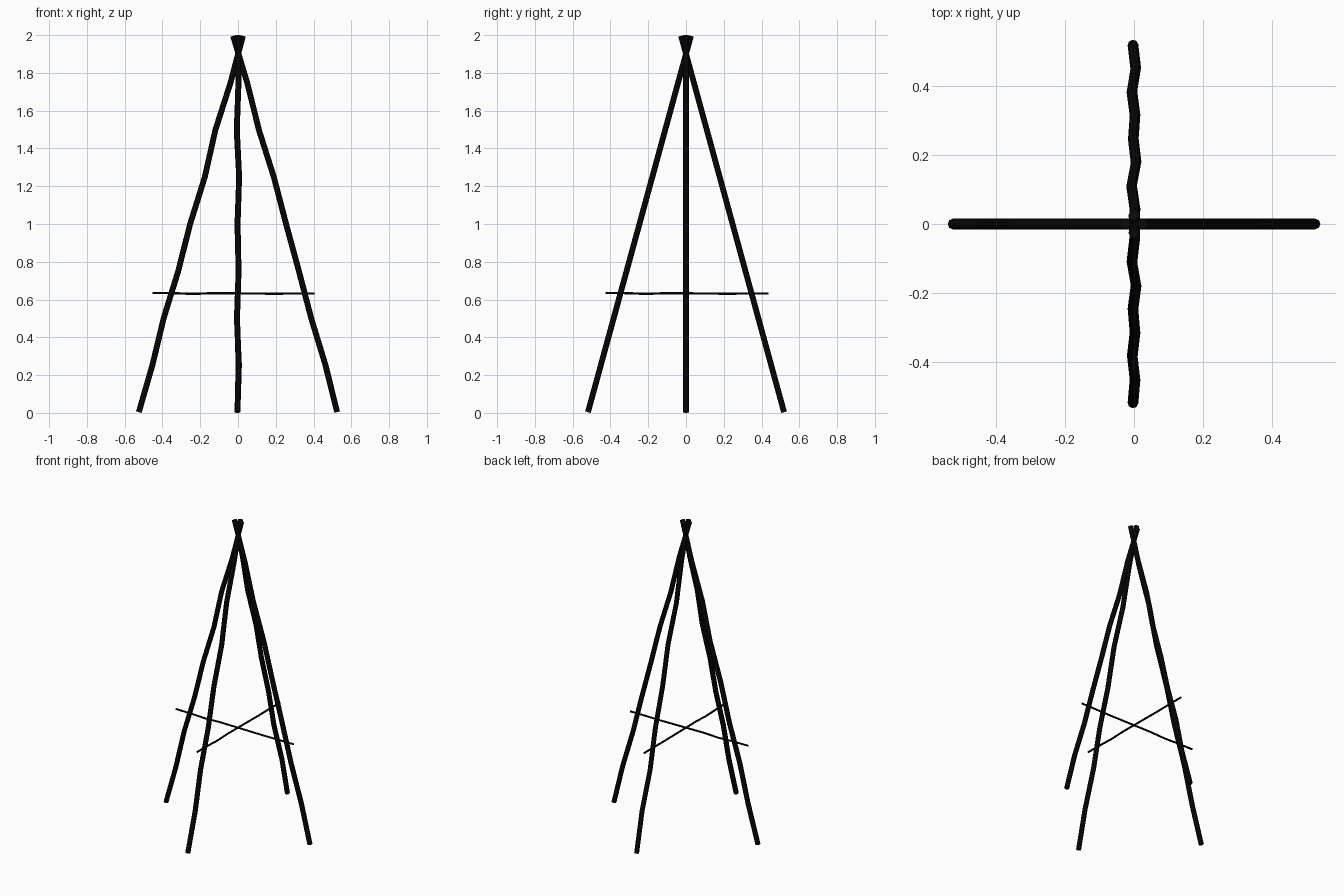
import bpy
from mathutils import Vector

if "Cube" in bpy.data.objects:
    bpy.data.objects.remove(bpy.data.objects["Cube"])

black = bpy.data.materials.new("charred_wood")
black.diffuse_color = (0.003, 0.003, 0.003, 1)
black.use_nodes = True
black.node_tree.nodes["Principled BSDF"].inputs["Base Color"].default_value = black.diffuse_color


def pole(name, start, end, wobble, radius, axis):
    """Crooked stick: a straight line with small offsets along one axis."""
    start, end, axis = Vector(start), Vector(end), Vector(axis)
    cu = bpy.data.curves.new(name, 'CURVE')
    cu.dimensions = '3D'
    cu.bevel_depth = radius
    cu.bevel_resolution = 2
    cu.use_fill_caps = True
    sp = cu.splines.new('POLY')
    sp.points.add(len(wobble) - 1)
    for i, w in enumerate(wobble):
        p = start.lerp(end, i / (len(wobble) - 1)) + axis * w
        sp.points[i].co = (*p, 1)
    ob = bpy.data.objects.new(name, cu)
    bpy.context.collection.objects.link(ob)
    bpy.ops.object.select_all(action='DESELECT')
    ob.select_set(True)
    bpy.context.view_layer.objects.active = ob
    bpy.ops.object.convert(target='MESH')
    bpy.ops.object.shade_smooth_by_angle()
    ob.data.materials.clear()
    ob.data.materials.append(black)


X, Y, Z = (1, 0, 0), (0, 1, 0), (0, 0, 1)
R, B, T = 0.0155, 0.004, 1.996

# Four crooked legs crossing near the top
pole("left_leg", (-.525, 0, B), (.026, 0, T),
     (0, .003, -.006, .002, -.004, .005, -.008, .003, 0), R, X)
pole("right_leg", (.525, 0, B), (-.026, 0, T),
     (0, .007, 0, .004, .005, .009, -.001, .006, 0), R, X)
pole("front_leg", (0, -.519, B), (0, .026, T),
     (-.003, .003, -.005, .003, -.003, .006, -.006, .002, 0), R, X)
pole("back_leg", (0, .519, B), (0, -.026, T),
     (-.003, .005, -.006, .003, -.002, .006, -.007, .003, 0), R, X)

# Two thin cross sticks
stick = (.003, .002, -.002, .002, .001, 0, -.001, 0, 0)
pole("cross_stick_x", (-.453, 0, .632), (.406, 0, .632), stick, .006, Z)
pole("cross_stick_y", (0, -.425, .632), (0, .436, .632), stick, .006, Z)
